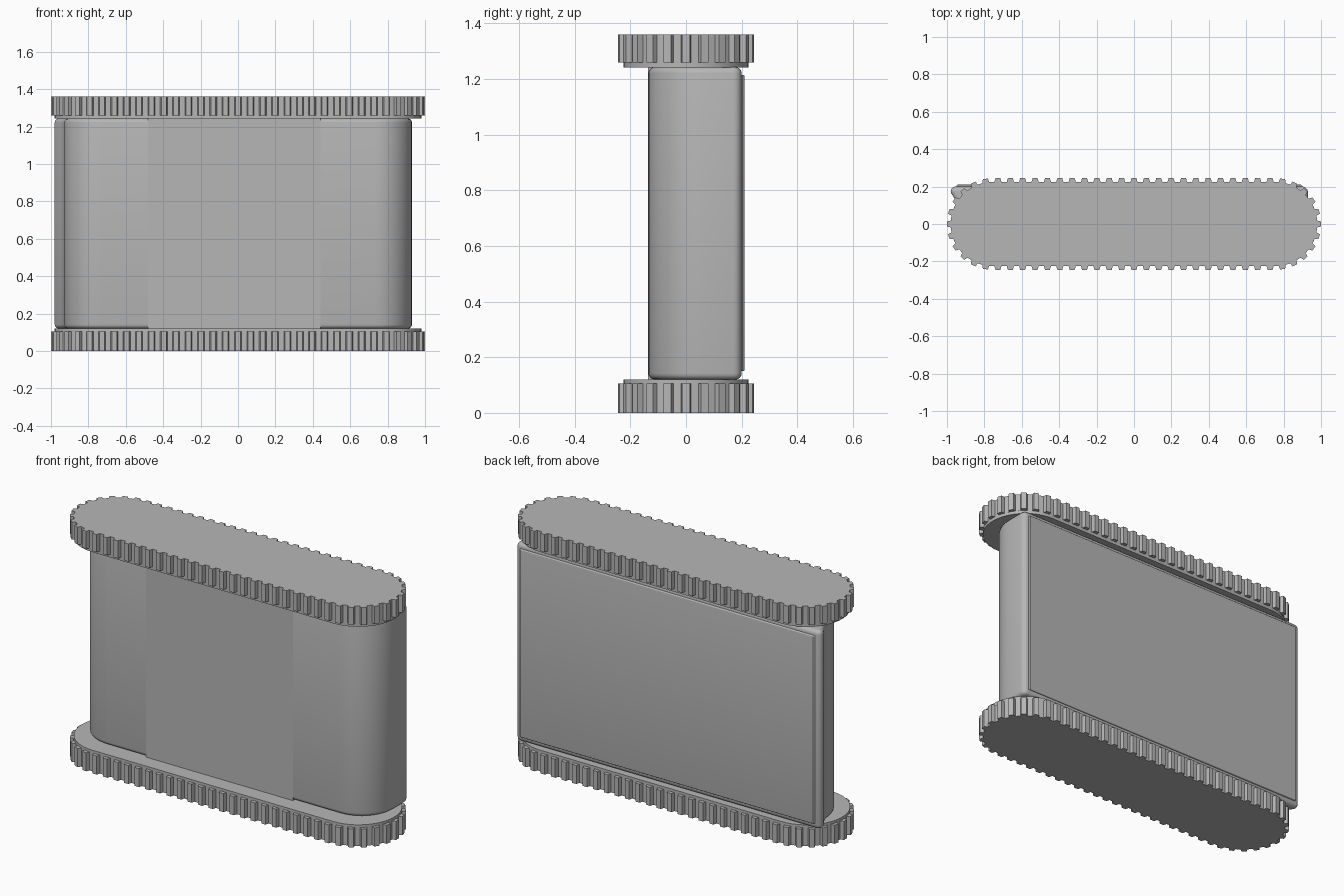
import bpy, bmesh, math

if "Cube" in bpy.data.objects:
    bpy.data.objects.remove(bpy.data.objects["Cube"], do_unlink=True)

grey = bpy.data.materials.new("plain_grey")
grey.use_nodes = True
grey.diffuse_color = (0.47, 0.47, 0.47, 1)
grey.node_tree.nodes["Principled BSDF"].inputs["Base Color"].default_value = grey.diffuse_color

HEIGHT = 1.36
HALF = 0.755      # half length of the straight cap edge


def prism(name, outline, z0, z1, bevel=0, smooth=True):
    """Extrude a closed outline from z0 to z1, with optional rounded rims."""
    bm = bmesh.new()
    face = bm.faces.new([bm.verts.new((x, y, z0)) for x, y in outline])
    ext = bmesh.ops.extrude_face_region(bm, geom=[face])
    for v in ext["geom"]:
        if isinstance(v, bmesh.types.BMVert):
            v.co.z = z1
    bmesh.ops.recalc_face_normals(bm, faces=bm.faces)
    if bevel:
        rims = [e for e in bm.edges if abs(e.verts[0].co.z - e.verts[1].co.z) < 1e-5]
        bmesh.ops.bevel(bm, geom=rims, offset=bevel, segments=4, profile=0.5, affect='EDGES')
    mesh = bpy.data.meshes.new(name)
    bm.to_mesh(mesh)
    bm.free()
    mesh.materials.append(grey)
    obj = bpy.data.objects.new(name, mesh)
    bpy.context.collection.objects.link(obj)
    if smooth:
        bpy.ops.object.select_all(action='DESELECT')
        obj.select_set(True)
        bpy.context.view_layer.objects.active = obj
        bpy.ops.object.shade_smooth_by_angle(angle=math.radians(30))
    return obj


def stadium_point(s, radius, ref=0.235):
    """Point at distance s along the rounded cap edge, from the middle of the right end."""
    arc = math.pi * ref
    straight = 2 * HALF
    s = (s + arc / 2) % (2 * (arc + straight))
    side = 1
    if s >= arc + straight:
        s -= arc + straight
        side = -1
    if s < arc:
        a = s / ref - math.pi / 2
        x, y = HALF + radius * math.cos(a), radius * math.sin(a)
    else:
        x, y = HALF - (s - arc), radius
    return side * x, side * y


def arc(cx, cy, r, start, end, n=10):
    return [(cx + r * math.cos(math.radians(start + (end - start) * i / n)),
             cy + r * math.sin(math.radians(start + (end - start) * i / n)))
            for i in range(n + 1)]


# Toothed end caps with a thin smooth lip facing the body
TEETH = 68
perimeter = 4 * HALF + 2 * math.pi * 0.235
pitch = perimeter / TEETH
toothed = []
for i in range(TEETH):
    for offset, radius in ((-0.29, 0.225), (-0.2, 0.245), (0.2, 0.245), (0.29, 0.225)):
        toothed.append(stadium_point((i + offset) * pitch, radius))
lip = arc(HALF, 0, 0.225, -90, 90, 24) + arc(-HALF, 0, 0.225, 90, 270, 24)

prism("bottom_cap", toothed, 0, 0.105, smooth=False)
prism("bottom_lip", lip, 0.1, 0.12)
prism("top_cap", toothed, HEIGHT - 0.1, HEIGHT, smooth=False)
prism("top_lip", lip, HEIGHT - 0.118, HEIGHT - 0.095)

# Body: rounded front corners, flared rear edge on one side
body = arc(0.73, 0.065, 0.2, -90, 0)
body += arc(0.9, 0.17, 0.03, 0, 90, 5)
body += arc(-0.955, 0.175, 0.025, 90, 200, 6)
body += [(-0.95, 0.12)]
body += arc(-0.73, 0.065, 0.2, 180, 270)
prism("body", body, 0.12, HEIGHT - 0.117, 0.022)

# Square-edged middle of the front wall
front = [(-0.48, -0.136), (0.44, -0.136), (0.44, -0.05), (-0.48, -0.05)]
prism("front_panel", front, 0.115, HEIGHT - 0.112)

# Thin raised plate on the rear wall
plate = [(-0.95, 0.19), (0.9, 0.19), (0.9, 0.203), (0.893, 0.21), (-0.943, 0.21), (-0.95, 0.203)]
prism("rear_plate", plate, 0.15, HEIGHT - 0.145, 0.005)
